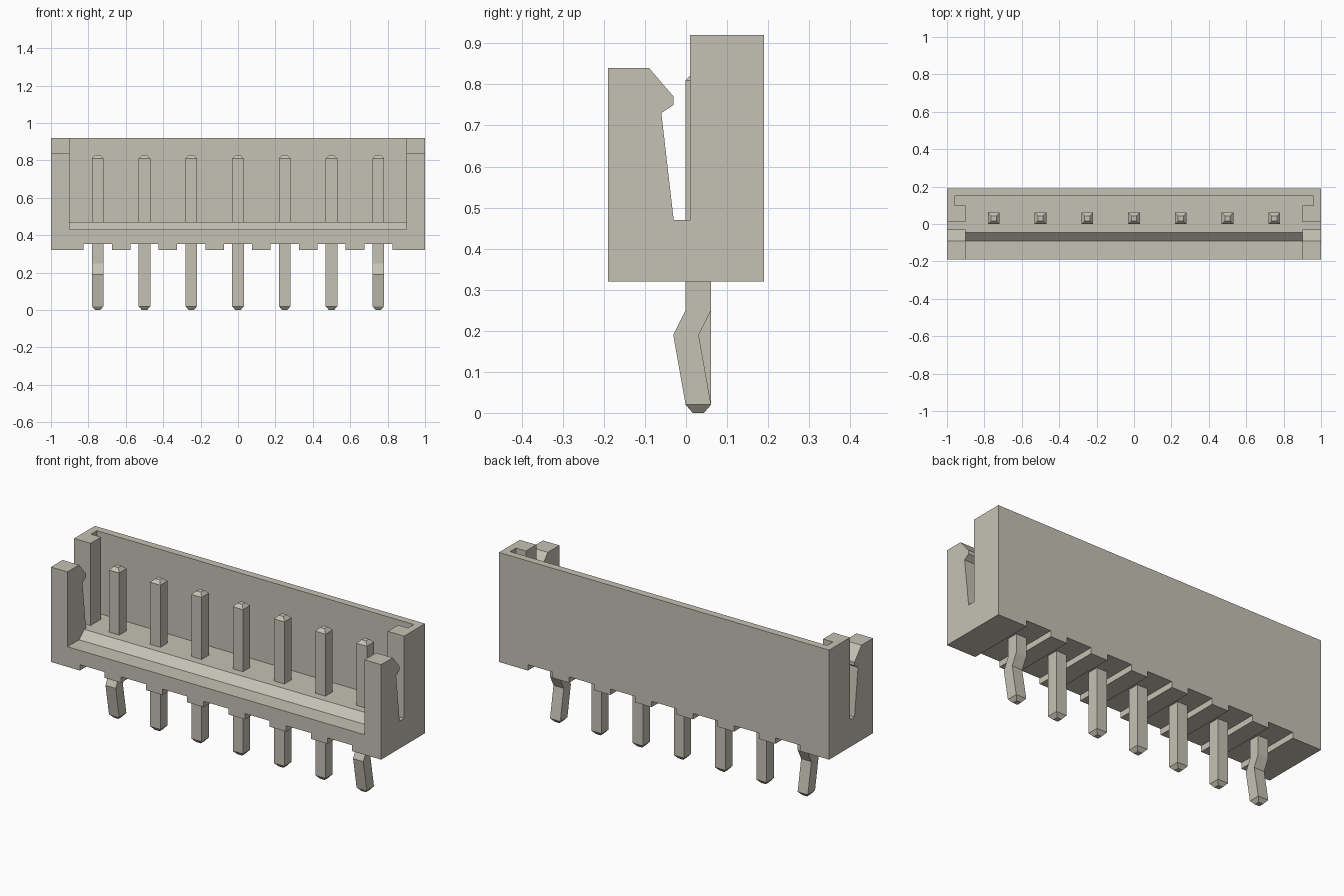
import bpy
import bmesh

if "Cube" in bpy.data.objects:
    bpy.data.objects.remove(bpy.data.objects["Cube"], do_unlink=True)

COLOUR = (0.56, 0.54, 0.46, 1.0)
mat = bpy.data.materials.new("warm_grey_plastic")
mat.use_nodes = True
mat.diffuse_color = COLOUR
bsdf = next(n for n in mat.node_tree.nodes if n.type == 'BSDF_PRINCIPLED')
bsdf.inputs["Base Color"].default_value = COLOUR
bsdf.inputs["Roughness"].default_value = 0.6


def finish(name, bm):
    bmesh.ops.recalc_face_normals(bm, faces=bm.faces)
    mesh = bpy.data.meshes.new(name)
    bm.to_mesh(mesh)
    bm.free()
    mesh.materials.append(mat)
    obj = bpy.data.objects.new(name, mesh)
    bpy.context.collection.objects.link(obj)
    return obj


def prism(name, profile, x0, x1):
    """Extrude a (y, z) profile along x."""
    bm = bmesh.new()
    face = bm.faces.new([bm.verts.new((x0, y, z)) for y, z in profile])
    new = bmesh.ops.extrude_face_region(bm, geom=[face])["geom"]
    verts = [v for v in new if isinstance(v, bmesh.types.BMVert)]
    bmesh.ops.translate(bm, verts=verts, vec=(x1 - x0, 0, 0))
    return finish(name, bm)


def box_profile(y0, y1, z0, z1):
    return [(y0, z0), (y1, z0), (y1, z1), (y0, z1)]


def cut(target, cutter):
    cutter.hide_render = True
    mod = target.modifiers.new("cut", 'BOOLEAN')
    mod.operation = 'DIFFERENCE'
    mod.solver = 'EXACT'
    mod.object = cutter
    bpy.context.view_layer.objects.active = target
    bpy.ops.object.modifier_apply(modifier=mod.name)
    bpy.data.objects.remove(cutter, do_unlink=True)


def pin(name, x, rings):
    """Loft square sections given as (y centre, z, half width)."""
    bm = bmesh.new()
    loops = []
    for y, z, h in rings:
        corners = ((-h, -h), (h, -h), (h, h), (-h, h))
        loops.append([bm.verts.new((x + a, y + b, z)) for a, b in corners])
    for low, high in zip(loops, loops[1:]):
        for i in range(4):
            j = (i + 1) % 4
            bm.faces.new((low[i], low[j], high[j], high[i]))
    bm.faces.new(loops[0][::-1])
    bm.faces.new(loops[-1])
    return finish(name, bm)


# Housing: end silhouette with the latch slot
side = [(-0.19, 0.32), (0.19, 0.32), (0.19, 0.92), (0.01, 0.92), (0.01, 0.47),
        (-0.03, 0.47), (-0.06, 0.73), (-0.03, 0.75), (-0.03, 0.77),
        (-0.09, 0.84), (-0.19, 0.84)]
housing = prism("housing", side, -1, 1)

# Open cavity with stepped front sill
cavity = [(-0.3, 0.43), (-0.09, 0.43), (-0.045, 0.47), (0.15, 0.47),
          (0.15, 1.1), (-0.3, 1.1)]
cut(housing, prism("cavity_cutter", cavity, -0.9, 0.9))

# Key grooves in both end walls
for s in (-1, 1):
    groove = box_profile(0.10, 0.15, 0.47, 1.1)
    cut(housing, prism("groove_cutter", groove, s * 0.85, s * 0.96))

# Pins, and the underside channel around each one
PITCH = 0.25
for i in range(-3, 4):
    x = i * PITCH
    channel = box_profile(-0.3, 0.3, 0.2, 0.352)
    cut(housing, prism("channel_cutter", channel, x - 0.075, x + 0.075))
    kink = [(0.03, 0.25, 0.031), (0.0, 0.19, 0.031)]
    bend = kink[::-1] if abs(i) == 3 else []
    rings = [(0.03, 0, 0.014), (0.03, 0.02, 0.031), *bend,
             (0.03, 0.81, 0.031), (0.03, 0.828, 0.014)]
    pin(f"pin_{i + 4}", x, rings)
